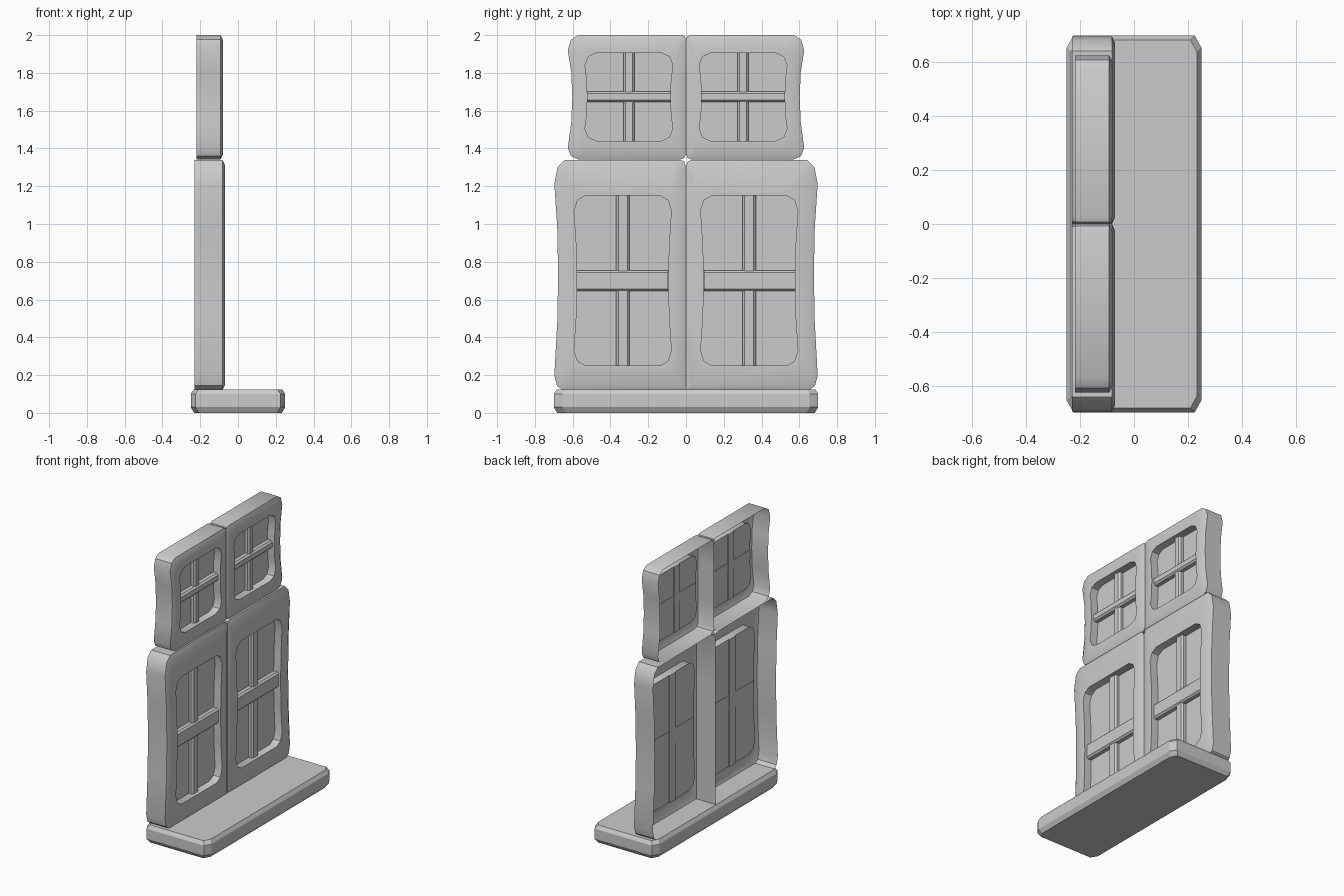
import bpy, bmesh

if "Cube" in bpy.data.objects:
    bpy.data.objects.remove(bpy.data.objects["Cube"])


def outline(y0, y1, z0, z1, cuts, waist_in, waist_out):
    """Cut-cornered outline in the y-z plane, pinched at mid height.
    cuts: (size in y, size in z) for lower inner, lower outer, upper outer, upper inner."""
    pts = []

    def corner(y, z, sy, sz, cut, z_first):
        cy, cz = cut
        p = [(y, z + sz * cz), (y + sy * cy * .3, z + sz * cz * .3), (y + sy * cy, z)]
        pts.extend(p if z_first else p[::-1])

    fr = ((.3, .78), (.5, 1), (.7, .78))
    corner(y0, z0, 1, 1, cuts[0], True)
    corner(y1, z0, -1, 1, cuts[1], False)
    pts.extend((y1 - waist_out * w, z0 + (z1 - z0) * f) for f, w in fr)
    corner(y1, z1, -1, -1, cuts[2], True)
    corner(y0, z1, 1, -1, cuts[3], False)
    pts.extend((y0 + waist_in * w, z1 + (z0 - z1) * f) for f, w in fr)
    return pts


def loft(bm, rings, cap=()):
    rv = [[bm.verts.new(p) for p in r] for r in rings]
    n = len(rv[0])
    for a, b in zip(rv, rv[1:]):
        for i in range(n):
            j = (i + 1) % n
            bm.faces.new((a[i], a[j], b[j], b[i]))
    for k in cap:
        bm.faces.new(rv[k])


def finish(name, bm, mirror=True, smooth=None):
    bmesh.ops.remove_doubles(bm, verts=bm.verts, dist=1e-5)
    bmesh.ops.recalc_face_normals(bm, faces=bm.faces)
    me = bpy.data.meshes.new(name)
    bm.to_mesh(me)
    bm.free()
    ob = bpy.data.objects.new(name, me)
    bpy.context.collection.objects.link(ob)
    if smooth:
        bpy.ops.object.select_all(action='DESELECT')
        ob.select_set(True)
        bpy.context.view_layer.objects.active = ob
        bpy.ops.object.shade_smooth_by_angle(angle=smooth)
    if mirror:
        m = ob.modifiers.new("mirror", 'MIRROR')
        m.use_axis = (False, True, False)
        m.use_mirror_merge = False
    return ob


def bar(name, xb, xf, y0, y1, z0, z1, vertical):
    """Glazing bar with chamfered front edges."""
    c = .012
    dy, dz = (c, 0) if vertical else (0, c)

    def ring(x, a, b):
        return [(x, y0 + a, z0 + b), (x, y1 - a, z0 + b), (x, y1 - a, z1 - b), (x, y0 + a, z1 - b)]
    bm = bmesh.new()
    loft(bm, [ring(xb, 0, 0), ring(xf - c, 0, 0), ring(xf, dy, dz)], (0, 2))
    finish(name, bm)


def window(name, xb, xf, outer, cuts, pinch, hole, hole_cut, hole_pinch, vbar, hbar):
    y0, y1, z0, z1 = outer
    pane_x = xf - .055
    i = .025
    edge = outline(y0, y1, z0, z1, cuts, 0, pinch)
    soft = outline(y0 + i, y1 - i, z0 + i, z1 - i, cuts, 0, pinch)
    opening = outline(*hole, [hole_cut] * 4, hole_pinch, hole_pinch)
    # hollow frame shell, open at the back, with reveal and pane
    bm = bmesh.new()
    loft(bm, [[(x, *p) for p in r] for x, r in (
        (xb, edge), (xf - .012, edge), (xf, soft), (xf, opening), (pane_x, opening))], (4,))
    finish(name + "_frame", bm, smooth=.6)
    # glazing bars
    bar(name + "_upright_bar", pane_x - .006, pane_x + .03, *vbar, hole[2], hole[3], True)
    bar(name + "_cross_bar", pane_x - .003, pane_x + .038,
        hole[0] + hole_pinch, hole[1] - hole_pinch, *hbar, False)


window("lower_window", -.23, -.07, (0, .697, .12, 1.34),
       [(0, 0), (.045, .08), (.055, .13), (.03, .035)], .02,
       (.078, .592, .25, 1.15), (.06, .08), .016, (.298, .37), (.645, .755))
window("upper_window", -.22, -.08, (0, .626, 1.342, 2.0),
       [(.03, .025), (.055, .06), (.055, .08), (.025, .02)], .024,
       (.07, .535, 1.44, 1.905), (.06, .065), .013, (.272, .332), (.645 + 1, .702 + 1))

# sill slab with cut corners and chamfered rims
def sill_ring(z, d):
    x, y = .25 - d, .7 - d
    cx, cy = .025, .045
    return [(x, y - cy, z), (x - cx, y, z), (cx - x, y, z), (-x, y - cy, z),
            (-x, cy - y, z), (cx - x, -y, z), (x - cx, -y, z), (x, cy - y, z)]


bm = bmesh.new()
loft(bm, [sill_ring(0, .018), sill_ring(.03, 0), sill_ring(.1, 0), sill_ring(.125, .016)], (0, 3))
finish("sill", bm, mirror=False)
